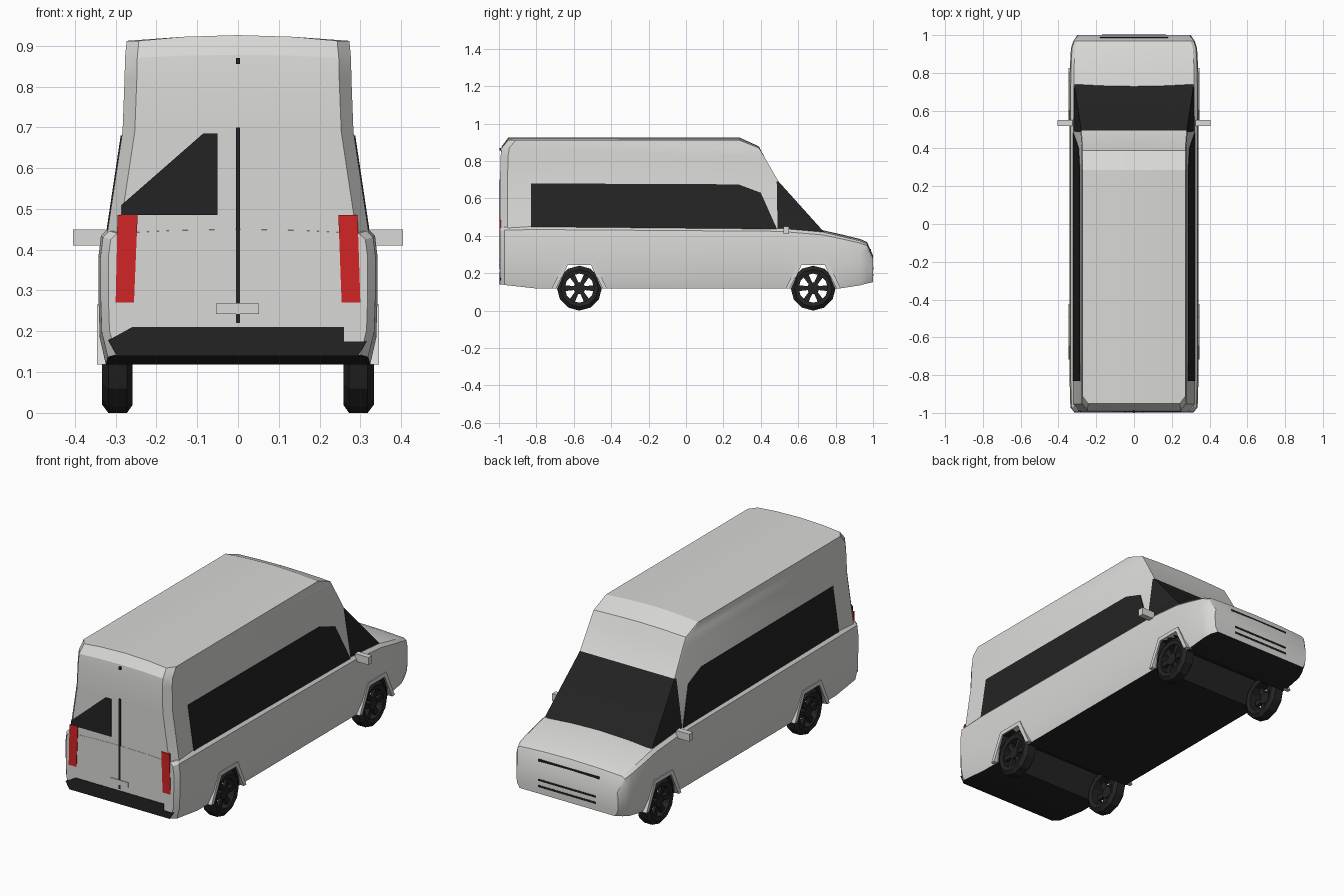
import bpy
import bmesh
from math import sin, cos, pi
from mathutils import Vector

cube = bpy.data.objects.get("Cube")
if cube:
    bpy.data.objects.remove(cube, do_unlink=True)


def material(name, rgb):
    m = bpy.data.materials.new(name)
    m.use_nodes = True
    m.diffuse_color = (*rgb, 1)
    m.node_tree.nodes["Principled BSDF"].inputs["Base Color"].default_value = (*rgb, 1)
    return m


PAINT = material("pale_grey_paint", (0.69, 0.69, 0.67))
BLACK = material("black_trim", (0.017, 0.017, 0.017))
RED = material("red_lens", (0.64, 0.018, 0.02))


def loft(name, rings, mats, caps=True, closed=False, smooth=False, rule=None):
    """Skin a list of equal point rings; rule(face) picks the material index."""
    bm = bmesh.new()
    vs = [[bm.verts.new(p) for p in ring] for ring in rings]
    n = len(vs[0])
    pairs = list(zip(vs, vs[1:]))
    if closed:
        pairs.append((vs[-1], vs[0]))
    for a, b in pairs:
        for i in range(n):
            j = (i + 1) % n
            bm.faces.new((a[i], a[j], b[j], b[i]))
    if caps:
        for ring in (vs[0], vs[-1]):
            # split each cap along the centre line when the ring is mirrored
            bm.faces.new(ring)
    bmesh.ops.recalc_face_normals(bm, faces=bm.faces)
    bm.normal_update()
    if rule:
        for f in bm.faces:
            f.material_index = rule(f)
    me = bpy.data.meshes.new(name)
    bm.to_mesh(me)
    bm.free()
    for m in mats:
        me.materials.append(m)
    ob = bpy.data.objects.new(name, me)
    bpy.context.collection.objects.link(ob)
    if smooth:
        smooth_by_angle(ob)
    return ob


def smooth_by_angle(ob):
    bpy.ops.object.select_all(action="DESELECT")
    ob.select_set(True)
    bpy.context.view_layer.objects.active = ob
    bpy.ops.object.shade_smooth_by_angle(angle=0.45)


def prism(name, pts, at, lo, hi, mat, **kw):
    """Extrude a 2D outline; at(u, v, d) places a point at depth d."""
    return loft(name, [[at(u, v, d) for u, v in pts] for d in (lo, hi)], [mat], **kw)


def along_x(u, v, d):
    return (d, u, v)


def along_y(u, v, d):
    return (u, d, v)


def rect(u0, u1, v0, v1):
    return [(u0, v0), (u1, v0), (u1, v1), (u0, v1)]


def mirrored(half):
    """Half ring from centre to centre, completed on the -x side."""
    return half + [(-x, y, z) for x, y, z in half[-2:0:-1]]


# Lower body: cross-sections along the length (y, half width, top, bottom)
stations = [(-.995, .318, .44, .142), (-.97, .337, .446, .137), (-.8, .342, .45, .118),
            (.5, .342, .44, .118), (.73, .341, .42, .118), (.82, .34, .4, .118),
            (.93, .334, .373, .135), (.968, .322, .357, .145), (1, .3, .285, .152)]


def body_ring(y, w, t, b):
    h = t - b
    return mirrored([(0, y, b), (w - .018, y, b), (w - .003, y, b + .2 * h),
                     (w, y, b + .5 * h), (w, y, t - .2 * h), (w - .006, y, t - .05 * h),
                     (w - .022, y, t), (w * .5, y, t + .007), (0, y, t + .01)])


body = loft("lower_body", [body_ring(*s) for s in stations], [PAINT, BLACK],
            rule=lambda f: int(f.normal.z < -.7))

# Wheel tunnels cut right across the body, with trim lips around the openings
AXLES = (-.57, .68)
for y0 in AXLES:
    inner = [(y0 - .125, .1), (y0 - .062, .245), (y0 + .062, .245), (y0 + .125, .1)]
    outer = [(y0 + .147, .118), (y0 + .077, .266), (y0 - .077, .266), (y0 - .147, .118)]
    cutter = loft("tunnel_cutter", [[along_x(u, v, d) for u, v in inner] for d in (-.5, .5)],
                  [PAINT, BLACK], rule=lambda f: 1)
    cutter.hide_render = True
    mod = body.modifiers.new("tunnel", "BOOLEAN")
    mod.operation = "DIFFERENCE"
    mod.solver = "EXACT"
    mod.object = cutter
    bpy.context.view_layer.objects.active = body
    bpy.ops.object.modifier_apply(modifier=mod.name)
    bpy.data.objects.remove(cutter, do_unlink=True)
    lip = [(inner[0][0], .118)] + inner[1:3] + [(inner[3][0], .118)] + outer
    for side, s in (("left", 1), ("right", -1)):
        prism(f"{side}_arch_lip", lip, along_x, s * .31, s * .346, PAINT)
smooth_by_angle(body)

# Cabin: rings by height (z, half width, rear y, pillar y, front half width, front y, crown)
levels = [(.42, .3235, -.994, .49, .316, .738, 0), (.69, .283, -.994, .485, .279, .495, 0),
          (.82, .278, -.992, .41, .273, .42, 0), (.87, .277, -.985, .37, .272, .39, .008),
          (.912, .273, -.95, .28, .272, .285, .014)]


def cabin_ring(z, w, yr, yp, wf, yf, c):
    return mirrored([(0, yf, z + c), (wf * .5, yf, z + c * .7), (wf, yf, z), (w, yp, z),
                     (w, yr + .04, z), (w - .03, yr, z), (w * .5, yr, z + c * .7), (0, yr, z + c)])


def glass_rule(f):
    c = f.calc_center_median()
    return int(.43 < c.z < .69 and c.y > .5)


rings = [cabin_ring(*l) for l in levels]
loft("cabin", rings, [PAINT, BLACK], caps=False, smooth=True, rule=glass_rule)

# Roof: strips across the crown joining matching front and rear points
top = rings[-1]
half = top[:8]
strip = [half[7], half[6], half[5], half[4], half[3], half[2], half[1], half[0]]
bm = bmesh.new()
for s in (1, -1):
    v = [bm.verts.new((s * x, y, z)) for x, y, z in strip]
    for ids in ((0, 1, 6, 7), (1, 2, 5, 6), (2, 3, 4, 5)):
        bm.faces.new([v[i] for i in ids])
bmesh.ops.remove_doubles(bm, verts=bm.verts, dist=.0001)
bmesh.ops.recalc_face_normals(bm, faces=bm.faces)
if sum(f.normal.z for f in bm.faces) < 0:
    bmesh.ops.reverse_faces(bm, faces=bm.faces)
me = bpy.data.meshes.new("roof")
bm.to_mesh(me)
bm.free()
me.materials.append(PAINT)
roof = bpy.data.objects.new("roof", me)
bpy.context.collection.objects.link(roof)
smooth_by_angle(roof)

# Side windows lying on the sloped cabin walls, and door mirrors
side_glass = [(-.83, .44), (-.83, .68), (.28, .675), (.4, .63), (.487, .435)]
for side, s in (("left", 1), ("right", -1)):
    prism(f"{side}_side_window", side_glass,
          lambda u, v, d: (s * (.3235 - .15 * (v - .42) + d), u, v), -.003, .003, BLACK)
    prism(f"{side}_mirror", rect(.52, .55, .41, .45), along_x, s * .325, s * .405, PAINT)

# Rear door details
rear = [("rear_window", [(-.285, .485), (-.05, .485), (-.05, .685), (-.085, .685), (-.285, .51)], BLACK),
        ("rear_bumper", [(-.318, .178), (-.26, .21), (.26, .21), (.26, .175), (.315, .175),
                         (.295, .14), (-.297, .14)], BLACK),
        ("door_seam", rect(-.005, .005, .22, .7), BLACK),
        ("door_latch", rect(-.005, .005, .855, .87), BLACK),
        ("right_tail_light", [(-.295, .485), (-.246, .485), (-.255, .27), (-.3, .27)], RED),
        ("left_tail_light", [(.246, .485), (.293, .485), (.3, .27), (.254, .27)], RED)]
for name, pts, mat in rear:
    prism(name, pts, along_y, -.998, -.988, mat)
prism("number_plate", rect(-.054, .052, .243, .268), along_y, -1, -.99, PAINT)

# Nose slots
prism("upper_grille_slot", rect(-.18, .18, .31, .328), along_y, .96, .989, BLACK)
for z in (.225, .192):
    prism("lower_grille_slot", rect(-.17, .17, z - .005, z + .005), along_y, .99, 1.002, BLACK)

# Wheels: faceted tyre ring, open spokes and hub
tyre = [(.264, .078), (.258, .1), (.272, .12), (.318, .12), (.333, .1), (.328, .078)]
SIDES, SPOKES = 12, 6
for end, y0 in zip(("rear", "front"), AXLES):
    for side, s in (("left", 1), ("right", -1)):
        def polar(r, a, x):
            return (s * x, y0 + r * sin(a), .12 - r * cos(a))

        loft(f"{end}_{side}_tyre", [[polar(r, 2 * pi * k / SIDES, x) for x, r in tyre]
                                    for k in range(SIDES)], [BLACK], caps=False, closed=True)
        prism(f"{end}_{side}_hub", [(.032, 2 * pi * k / SIDES) for k in range(SIDES)],
              polar, .295, .322, BLACK)
        for k in range(SPOKES):
            a = 2 * pi * (k + .5) / SPOKES
            prism(f"{end}_{side}_spoke", [(.025, a - .4), (.081, a - .2), (.081, a + .2), (.025, a + .4)],
                  polar, .3, .318, BLACK)
